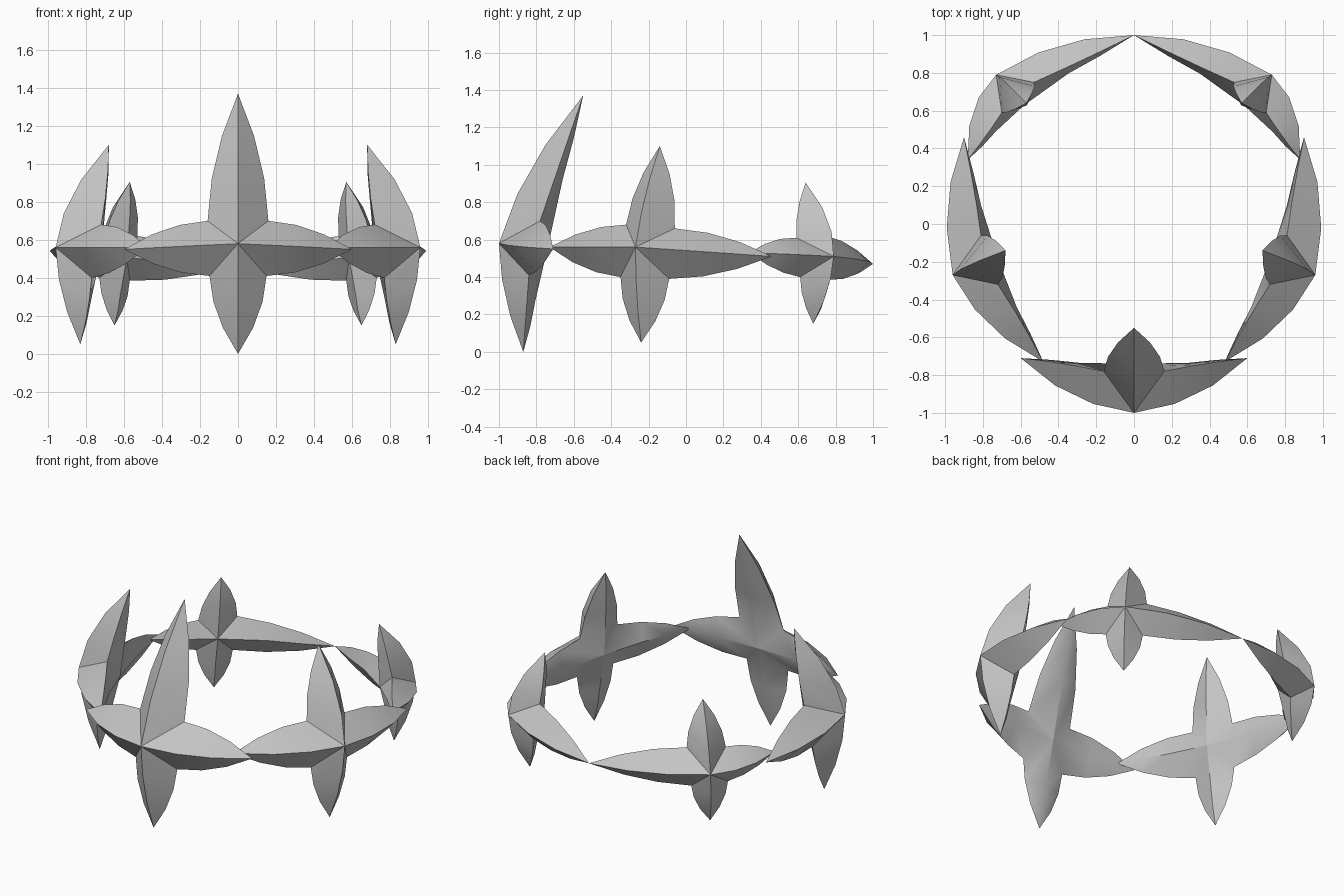
import bpy, bmesh, math
from mathutils import Vector

cube = bpy.data.objects.get("Cube")
if cube:
    bpy.data.objects.remove(cube)

metal = bpy.data.materials.new("grey_metal")
metal.use_nodes = True
metal.diffuse_color = (0.55, 0.55, 0.55, 1)
metal.node_tree.nodes["Principled BSDF"].inputs["Base Color"].default_value = metal.diffuse_color

STEPS = 3


def radial(p):
    return Vector((p.x, p.y, 0)).normalized()


def build_star(name, centre, tips, shoulders, mirror=False):
    """Four-pointed star: outer ridge, two edges and a shallow inner ridge per arm.
    Tips run up, side, down, side; arm i lies between shoulders i and i + 1."""
    flip = Vector((-1 if mirror else 1, 1, 1))
    centre = Vector(centre) * flip
    tips = [Vector(t) * flip for t in tips]
    shoulders = [Vector(s) * flip for s in shoulders]
    middle = sum(shoulders, Vector()) / 4
    bm = bmesh.new()
    front = bm.verts.new(centre)
    back = bm.verts.new(middle - radial(middle) * 0.07)
    corners = [bm.verts.new(s) for s in shoulders]

    for i, tip in enumerate(tips):
        a, b = shoulders[i], shoulders[(i + 1) % 4]
        rise = 0.03 if i == 2 else 0.058
        outward = radial((centre + tip) / 2)
        ring = [front, corners[i], back, corners[(i + 1) % 4]]
        for k in range(1, STEPS):
            t = k / STEPS
            bow = 4 * t * (1 - t)
            ridge = centre.lerp(tip, t) + outward * rise * bow
            swell = (a - b) * 0.11 * bow
            edge_a = a.lerp(tip, t) + swell
            edge_b = b.lerp(tip, t) - swell
            mid = (edge_a + edge_b) / 2
            inner = mid - radial(mid) * 0.05 * (1 - t * t)
            new = [bm.verts.new(p) for p in (ridge, edge_a, inner, edge_b)]
            for j in range(4):
                n = (j + 1) % 4
                bm.faces.new((ring[j], ring[n], new[n], new[j]))
            ring = new
        point = bm.verts.new(tip)
        for j in range(4):
            bm.faces.new((ring[j], ring[(j + 1) % 4], point))

    bmesh.ops.recalc_face_normals(bm, faces=bm.faces)
    mesh = bpy.data.meshes.new(name)
    bm.to_mesh(mesh)
    bm.free()
    mesh.materials.append(metal)
    obj = bpy.data.objects.new(name, mesh)
    bpy.context.collection.objects.link(obj)
    bpy.ops.object.select_all(action="DESELECT")
    obj.select_set(True)
    bpy.context.view_layer.objects.active = obj
    bpy.ops.object.shade_smooth_by_angle(angle=math.radians(38))


# Tall star at the front
build_star("front_star", (0, -1, 0.58),
           [(0, -0.55, 1.37), (-0.6, -0.71, 0.55), (0, -0.87, 0), (0.6, -0.71, 0.55)],
           [(0.16, -0.78, 0.7), (-0.16, -0.78, 0.7), (-0.15, -0.84, 0.41), (0.15, -0.84, 0.41)])

# Paired stars at the sides and the back
for side, mirror in (("left", False), ("right", True)):
    build_star(side + "_side_star", (0.96, -0.27, 0.56),
               [(0.68, -0.14, 1.1), (0.48, -0.73, 0.56), (0.83, -0.24, 0.05), (0.9, 0.46, 0.51)],
               [(0.81, -0.06, 0.66), (0.72, -0.32, 0.68), (0.77, -0.35, 0.4), (0.85, -0.09, 0.39)],
               mirror)
    build_star(side + "_back_star", (0.73, 0.79, 0.51),
               [(0.57, 0.64, 0.905), (0.88, 0.34, 0.53), (0.65, 0.68, 0.15), (0, 1, 0.47)],
               [(0.53, 0.75, 0.62), (0.7, 0.59, 0.61), (0.73, 0.61, 0.4), (0.57, 0.76, 0.385)],
               mirror)
